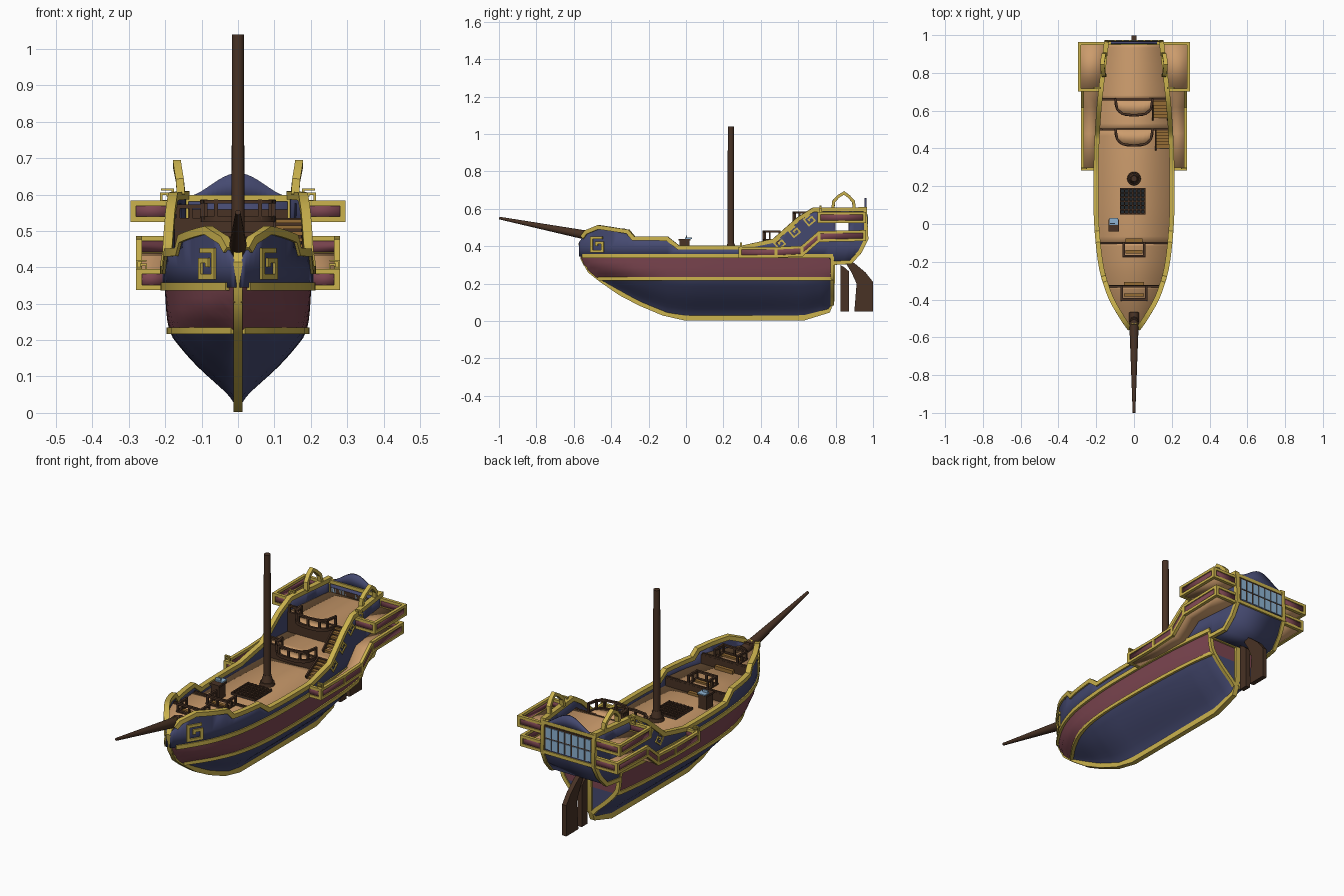
import bpy, bmesh, math
from mathutils import Vector as V

if "Cube" in bpy.data.objects:
    bpy.data.objects.remove(bpy.data.objects["Cube"])

def mat(name, r, g, b):
    m = bpy.data.materials.new(name)
    m.diffuse_color = (r, g, b, 1)
    m.use_nodes = True
    m.node_tree.nodes["Principled BSDF"].inputs["Base Color"].default_value = m.diffuse_color
    return m

NAVY = mat("navy paint", .06, .068, .165)
MAROON = mat("maroon paint", .2, .06, .08)
GOLD = mat("gold trim", .6, .45, .075)
TAN = mat("deck planks", .6, .33, .15)
DARK = mat("dark timber", .065, .032, .018)
WOOD = mat("stair wood", .3, .15, .035)
GLASS = mat("window glass", .27, .45, .65)
BLACK = mat("hold shadow", .015, .02, .025)

def build(name, parts, m, mirror=False, thick=0, smooth=True):
    bm = bmesh.new()
    for verts, faces in parts:
        vs = [bm.verts.new(v) for v in verts]
        for f in faces:
            bm.faces.new([vs[i] for i in f])
    bmesh.ops.remove_doubles(bm, verts=bm.verts, dist=1e-5)
    bmesh.ops.recalc_face_normals(bm, faces=bm.faces)
    me = bpy.data.meshes.new(name)
    bm.to_mesh(me)
    bm.free()
    me.materials.append(m)
    if smooth:
        me.polygons.foreach_set("use_smooth", [True] * len(me.polygons))
        me.set_sharp_from_angle(angle=math.radians(35))
    ob = bpy.data.objects.new(name, me)
    bpy.context.collection.objects.link(ob)
    if mirror:
        ob.modifiers.new("mirror", 'MIRROR').use_clip = False
    if thick:
        s = ob.modifiers.new("thickness", 'SOLIDIFY')
        s.thickness, s.offset = thick, 0
    return ob

def grid(rows, skip=lambda c: False):
    n = len(rows[0])
    verts = [V(p) for r in rows for p in r]
    faces = [(i*n+j, i*n+j+1, i*n+n+j+1, i*n+n+j) for i in range(len(rows)-1) for j in range(n-1)]
    return verts, [f for f in faces if not skip(sum((verts[k] for k in f), V((0, 0, 0))) / 4)]

def box(a, b):
    v = [(x, y, z) for x in (a[0], b[0]) for y in (a[1], b[1]) for z in (a[2], b[2])]
    return v, [(0, 1, 3, 2), (4, 6, 7, 5), (0, 4, 5, 1), (2, 3, 7, 6), (0, 2, 6, 4), (1, 5, 7, 3)]

def sweep(pts, a, b, up=(0, 0, 1)):
    # rectangular bar along a path with mitred corners
    pts, up, v, f = [V(p) for p in pts], V(up), [], []
    for i, p in enumerate(pts):
        d0 = (p - pts[max(i-1, 0)]).normalized()
        d1 = (pts[min(i+1, len(pts)-1)] - p).normalized()
        t = (d0 + d1).normalized()
        side = t.cross(up).normalized()
        top = side.cross(t).normalized()
        k = 1 / max((d1 if i == 0 else d0).dot(t), .6)
        ks, kt = (k, 1) if abs(d0.cross(d1).dot(top)) >= abs(d0.cross(d1).dot(side)) else (1, k)
        v += [p + side*a*ks*x + top*b*kt*y for x, y in ((-1, -1), (1, -1), (1, 1), (-1, 1))]
    for i in range(len(pts)-1):
        f += [(i*4+j, i*4+(j+1) % 4, i*4+4+(j+1) % 4, i*4+4+j) for j in range(4)]
    e = len(v) - 4
    return v, f + [(0, 1, 2, 3), (e, e+1, e+2, e+3)]

def cone(p0, p1, r0, r1, n=16):
    p0, p1 = V(p0), V(p1)
    q = V((0, 0, 1)).rotation_difference(p1 - p0)
    ring = [q @ V((math.cos(6.28319*i/n), math.sin(6.28319*i/n), 0)) for i in range(n)]
    v = [p0 + r*r0 for r in ring] + [p1 + r*r1 for r in ring]
    return v, [(i, (i+1) % n, n+(i+1) % n, n+i) for i in range(n)] + [tuple(range(n)), tuple(range(n, 2*n))]

def curve(pts, smooth=True):
    n = len(pts)
    def slope(i):
        a, b = pts[max(i-1, 0)], pts[min(i+1, n-1)]
        return (b[1]-a[1]) / (b[0]-a[0])
    def f(x):
        x = min(max(x, pts[0][0]), pts[-1][0])
        i = next(k for k in range(n-1) if x <= pts[k+1][0])
        (x0, y0), (x1, y1) = pts[i], pts[i+1]
        h, t = x1-x0, (x-x0)/(x1-x0)
        if not smooth:
            return y0 + (y1-y0)*t
        return (y0*(1+2*t)*(1-t)**2 + h*slope(i)*t*(1-t)**2 + y1*t*t*(3-2*t) + h*slope(i+1)*t*t*(t-1))
    return f

# hull shape: half breadth, keel height, section fullness, bulwark top, upper side bottom
B = curve([(-.57, .008), (-.55, .025), (-.5, .06), (-.4, .118), (-.3, .155), (-.2, .178), (0, .198), (.2, .202),
           (.4, .198), (.6, .186), (.8, .165), (.97, .145)])
K = curve([(-.57, .36), (-.555, .31), (-.52, .26), (-.465, .215), (-.25, .1), (-.1, .04), (0, .025), (.63, .025), (.77, .06), (.785, .09)], False)
S = curve([(0, .05), (.08, .14), (.3, .52), (.45, .74), (.62, .93), (1, 1)])
TOP = curve([(-.57, .42), (-.53, .475), (-.465, .502), (-.31, .478), (-.28, .442), (-.1, .44), (-.04, .393), (.3, .393),
             (.47, .43), (.6, .545), (.68, .595), (.965, .598)], False)
LOW = curve([(-.57, .345), (.78, .345), (.785, .31), (.88, .315), (.93, .37), (.965, .44)], False)

def W(y, z):
    t = (z - K(y)) / max(.345 - K(y), .02)
    return max(B(y) * S(min(max(t, 0), 1)), .008)

def side(y, z):
    z = max(z, K(y))
    return (W(y, z), y, z)

ys = [-.57, -.56, -.55, -.53, -.51, -.49, -.465, -.43, -.39, -.35, -.31, -.28, -.24, -.19, -.14, -.1, -.04] + \
     [.05*i for i in range(13)] + [.63, .68, .72, .76, .785]
up_ys = sorted(set(ys + [.47, .8, .835, .87, .9, .93, .965]))

# hull skins
build("hull_bottom", [grid([[side(y, K(y) + max(.225-K(y), 0)*i/10) for i in range(11)] for y in ys])], NAVY, True)
build("hull_band", [grid([[side(y, .225 + .12*i/4) for i in range(5)] for y in ys])], MAROON, True)
rows = [[(B(y), y, min(max(z, LOW(y)), TOP(y))) for z in (0, .4, .485, .53, 1)] for y in up_ys]
build("bulwark", [grid(rows, lambda c: .8 < c.y < .87 and .485 < c.z < .53)], NAVY, True, .01)
flat = lambda zs: grid([[(-W(.785, z), .785, z), (W(.785, z), .785, z)] for z in zs])
build("transom_bottom", [flat([.09 + .0135*i for i in range(11)])], NAVY)
build("transom_band", [flat([.225, .26, .31, .345])], MAROON)
stern = [(.785, .31), (.88, .315), (.93, .37), (.965, .44), (.957, .598)]
build("stern_counter", [grid([[(-B(y), y, z), (B(y), y, z)] for y, z in stern])], NAVY, False, .008)
bell = [-.15 + .0125*i for i in range(25)]
build("stern_crest", [grid([[(x, .96, .58), (x, .96, .593 + .066*math.cos(x*math.pi/.3)**2)] for x in bell])], NAVY, False, .012)

# gold trim
keel = [(-.515, .475), (-.556, .41), (-.546, .335), (-.51, .272), (-.455, .228), (-.35, .155), (-.245, .1), (-.12, .047), (0, .02),
        (.625, .02), (.755, .06), (.775, .11), (.78, .31)]
build("keel_and_stem", [sweep([(0, y, z) for y, z in keel], .018, .013, (1, 0, 0))], GOLD)
wy = [y for y in ys if y > -.555]
build("upper_wale", [sweep([(B(y)+.002, y, .347) for y in wy], .009, .011)], GOLD, True)
build("lower_wale", [sweep([side(y, .226) for y in ys if y > -.48], .008, .009)], GOLD, True)
build("bulwark_rail", [sweep([(B(y), y, TOP(y)) for y in up_ys if y > -.555], .013, .011)], GOLD, True)
build("transom_edge", [sweep([side(.782, .09+.0255*i) for i in range(11)], .01, .009, (0, 1, 0))], GOLD, True)
build("stern_edge", [sweep([(B(y), y, z) for y, z in stern], .01, .01, (1, 0, 0))], GOLD, True)
build("stern_rails", [sweep([(-.15, y, z), (.15, y, z)], .01, .009) for y, z in ((.964, .44), (.957, .59), (.785, .31))], GOLD)
build("rail_arch", [sweep([(.157, .785, .6), (.16, .79, .64), (.165, .815, .667), (.168, .845, .685), (.165, .87, .667),
                           (.16, .895, .64), (.155, .9, .6)], .008, .011, (1, 0, 0))], GOLD, True)

def spiral(c, u, v, s):
    # square scroll ornament
    u, v, c = V(u), V(v), V(c)
    path = [(1, 1), (-1, 1), (-1, -1), (1, -1), (1, .25), (-.1, .25), (-.1, -.25)]
    return sweep([c + u*a*s + v*b*s for a, b in path], s*.2, .005, u.cross(v))
Z = (0, 0, 1)
build("bow_scroll", [spiral((.084, -.475, .41), (.5, .82, 0), Z, .036)], GOLD, True)
build("side_scrolls", [spiral((B(y)+.004, y, z), (0, .77, .64), (0, -.64, .77), .021) for y, z in ((.5, .415), (.58, .478), (.66, .54))], GOLD, True)
build("gallery_scrolls", [spiral((.265, .295, .405), (-1, 0, 0), Z, .013), spiral((.195, .72, .598), (1, 0, 0), Z, .016)], GOLD, True)

# stern windows
build("window_frame", [box((-.137, .955, .45), (.137, .968, .578))], DARK)
build("window_panes", [box((-.132+.038*i, .955, z), (-.132+.038*i+.03, .972, z+.053)) for i in range(7) for z in (.457, .517)], GLASS)

# side galleries
low = [(.29, .345), (.48, .345), (.62, .352), (.71, .43), (.955, .435)]
high = [(.71, .532), (.955, .532)]
for nm, path, x in (("lower_gallery", low, .272), ("upper_gallery", high, .288)):
    (y0, z0), (y1, z1) = path[0], path[-1]
    build(nm+"_floor", [grid([[(B(y)-.005, y, z), (x, y, z)] for y, z in path])], TAN, True, .008)
    build(nm+"_wall", [grid([[(x, y, z), (x, y, z+.045)] for y, z in path]),
                       grid([[(B(y0), y0, z0), (B(y0), y0, z0+.045)], [(x, y0, z0), (x, y0, z0+.045)]]),
                       grid([[(B(y1), y1, z1), (B(y1), y1, z1+.045)], [(x, y1, z1), (x, y1, z1+.045)]])], MAROON, True, .008)
    bars = [sweep([(B(y0), y0, z0+d)] + [(x, y, z+d) for y, z in path] + [(B(y1), y1, z1+d)], .008, .007) for d in (0, .044)]
    bars += [box((x-.008, y-.008, z-.005), (x+.008, y+.008, z+.05)) for y, z in path]
    build(nm+"_trim", bars, GOLD, True)

# decks and bulkheads
def deck(name, y0, y1, z, wall=None):
    st = [y0 + (y1-y0)*i/14 for i in range(15)]
    build(name, [grid([[(-B(y)+.003, y, z), (B(y)-.003, y, z)] for y in st])], TAN, False, .006)
    if wall:
        y, zb = wall
        build(name+"_bulkhead", [box((-B(y)+.006, y-.006, zb), (B(y)-.006, y+.006, z+.004))], DARK)
deck("main_deck", -.11, .51, .36)
deck("fore_deck", -.34, -.1, .40, (-.1, .36))
deck("bow_deck", -.54, -.33, .445, (-.33, .40))
deck("quarter_deck", .5, .955, .43, (.5, .36))
deck("poop_deck", .66, .955, .532, (.66, .43))

def rail(pts, z, h=.048):
    parts = [sweep([(x, y, z+h) for x, y in pts], .006, .005)]
    return parts + [box((x-.005, y-.005, z), (x+.005, y+.005, z+h+.006)) for x, y in pts]

# curved balconies with rails, and side stairs
for nm, y, z, zb, sx in (("quarter", .5, .43, .36, .155), ("poop", .66, .532, .43, .14)):
    arc = []
    for i in range(13):
        c, s = math.cos(math.pi*i/12), math.sin(math.pi*i/12)
        arc.append((-.098*math.copysign(abs(c)**.7, c), y - .085*s**.7 if s > 1e-6 else y))
    build(nm+"_balcony", [grid([[(a, b, z), (a, y, z)] for a, b in arc])], TAN, False, .008)
    build(nm+"_balcony_edge", [sweep([(a, b, z) for a, b in arc], .006, .008)], DARK)
    build(nm+"_rail", rail(arc[::2], z) + rail([(-.165, y), (-.13, y), (-.098, y)], z, .035), DARK)
    build(nm+"_stairs", [box((sx-.036, y-.1+.017*i, zb+(z-zb)*(i+.4)/6), (sx+.036, y-.08+.017*i, zb+(z-zb)*(i+1)/6)) for i in range(6)], WOOD)
    build(nm+"_stringers", [sweep([(sx+d, y-.105, zb+.01), (sx+d, y, z)], .004, .012) for d in (-.04, .04)], DARK)

# forecastle stairwells
for nm, y, z, w, drop in (("fore", -.1, .40, .055, .04), ("bow", -.33, .445, .065, .045)):
    h = .045
    build(nm+"_stair_rail", rail([(-w, y), (-w, y-.035), (-w, y-.07), (0, y-.07), (w, y-.07), (w, y-.035), (w, y)], z, h), DARK)
    build(nm+"_stair_frame", [sweep([(-w, y, z+.004), (-w, y-.07, z+.004), (w, y-.07, z+.004), (w, y, z+.004)], .007, .006),
                              box((-B(y)+.01, y-.005, z), (B(y)-.01, y+.005, z+.012))], DARK)
    build(nm+"_steps", [box((-w*.8, y-.055+.02*i, z-drop), (w*.8, y-.037+.02*i, z+.012-.012*i)) for i in range(4)], WOOD)

# spars
build("mast", [cone((0, .24, .36), (0, .24, 1.04), .018, .0165)], DARK)
build("mast_collar", [cone((0, .24, .36), (0, .24, .38), .037, .034), cone((0, .24, .38), (0, .24, .415), .028, .019)], DARK)
build("bowsprit", [cone((0, -.47, .447), (0, -.999, .551), .027, .007)], DARK)
build("bowsprit_base", [cone((0, -.49, .425), (0, -.515, .475), .03, .022, 8)], DARK)

# deck fittings
build("hatch", [box((-.075, .05, .36), (.062, .19, .366))], BLACK)
build("hatch_grating", [box((-.075+.0215*i, .05, .366), (-.068+.0215*i, .19, .376)) for i in range(7)] +
      [box((-.075, .05+.0222*i, .366), (.062, .057+.0222*i, .374)) for i in range(7)], DARK, smooth=False)
build("chart_cabinet", [box((-.13, -.035, .36), (-.085, .018, .43)), box((-.135, -.04, .43), (-.08, .023, .44))], DARK)
build("chart", [box((-.13, -.005, .44), (-.085, .032, .446)), box((-.128, .0, .446), (-.1, .006, .458))], GLASS)

# rudder
def plate(pts, t):
    n = len(pts)
    v = [(x, y, z) for x in (-t, t) for y, z in pts]
    return v, [tuple(range(n)), tuple(range(n, 2*n))] + [(i, (i+1) % n, n+(i+1) % n, n+i) for i in range(n)]
build("rudder_post", [plate([(.825, .05), (.872, .05), (.872, .265), (.85, .285), (.825, .3)], .012)], DARK, smooth=False)
build("rudder_blade", [plate([(.9, .05), (.999, .05), (.999, .21), (.96, .26), (.9, .31), (.865, .33), (.86, .3), (.885, .26),
                              (.912, .2)], .012)], DARK, smooth=False)
